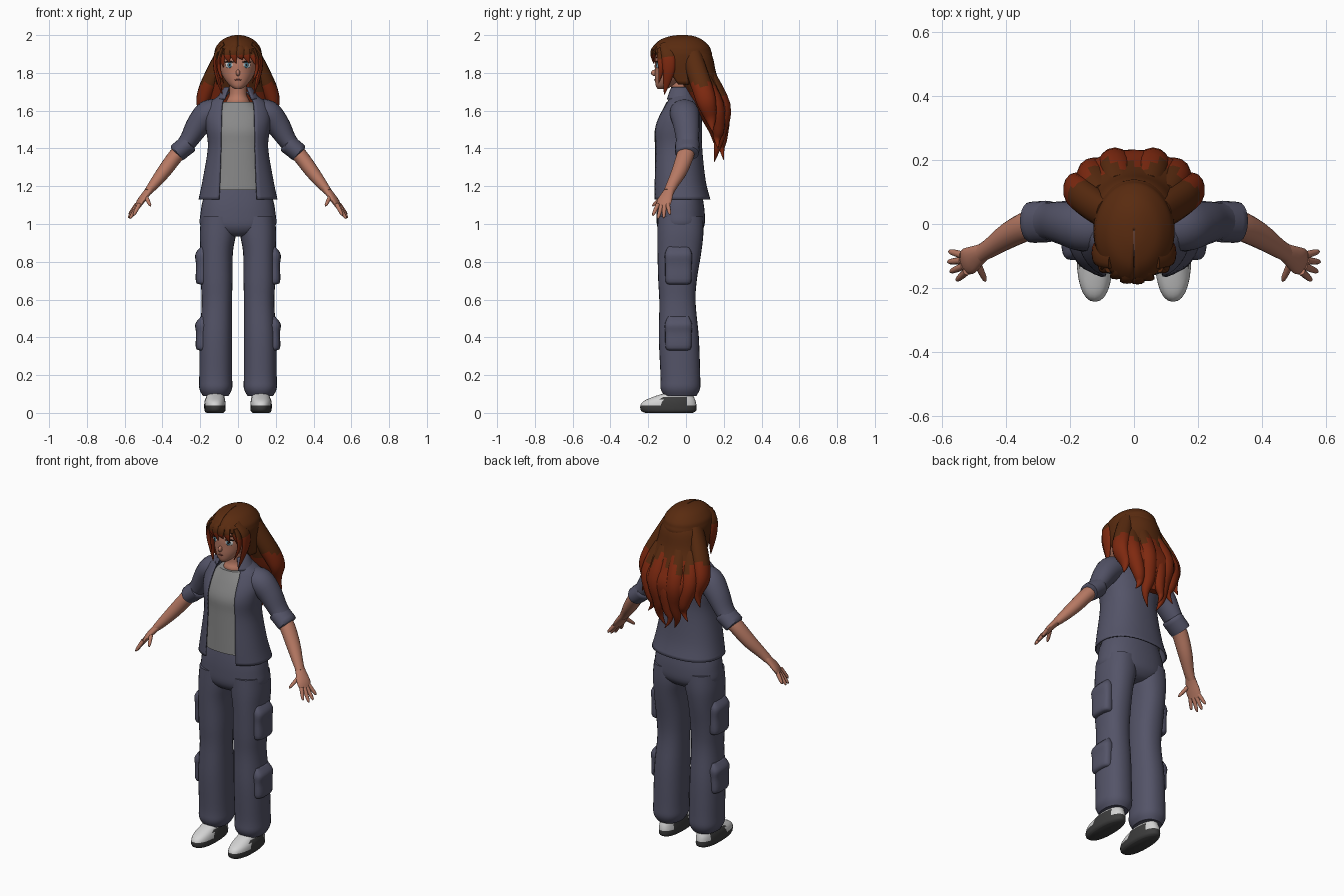
import bpy, bmesh, math
from mathutils import Vector, Matrix

def material(name, r, g, b):
    m = bpy.data.materials.new(name)
    m.diffuse_color = (r, g, b, 1)
    return m

NAVY = material("navy cloth", .088, .088, .138)
GREY = material("grey shirt", .25, .25, .25)
SKIN = material("skin", .47, .19, .125)
BROWN = material("brown hair", .10, .024, .005)
RED = material("red hair", .21, .022, .005)
WHITE = material("off white", .66, .66, .66)
DARK = material("dark sole", .045, .045, .045)
BLUE = material("blue iris", .07, .20, .28)
BLACK = material("dark line", .015, .008, .006)
LIP = material("lip", .22, .06, .05)

def finish(name, bm, mats, mirror=False, rule=None, thick=0):
    """Turn a bmesh into a smooth object, coloured by a face rule."""
    if not thick:
        bmesh.ops.recalc_face_normals(bm, faces=bm.faces)
    for f in bm.faces:
        f.smooth = True
        if rule:
            f.material_index = rule(f.calc_center_median())
    me = bpy.data.meshes.new(name)
    bm.to_mesh(me)
    bm.free()
    me.set_sharp_from_angle(angle=math.radians(50))
    for m in mats:
        me.materials.append(m)
    ob = bpy.data.objects.new(name, me)
    bpy.context.collection.objects.link(ob)
    if thick:
        s = ob.modifiers.new("thickness", 'SOLIDIFY')
        s.thickness, s.offset = thick, 0
    if mirror:
        ob.modifiers.new("mirror", 'MIRROR').use_mirror_merge = False
    return ob

def spline(secs, steps):
    """Smooth sections that pass through every given one."""
    out = []
    for i in range(len(secs) - 1):
        q = [secs[max(i - 1, 0)], secs[i], secs[i + 1], secs[min(i + 2, len(secs) - 1)]]
        for s in range(steps):
            t = s / steps
            out.append([.5 * (2 * b + (c - a) * t + (2 * a - 5 * b + 4 * c - d) * t * t
                              + (3 * b - a - 3 * c + d) * t ** 3) for a, b, c, d in zip(*q)])
    return out + [list(secs[-1])]

def loft(name, secs, mats, n=20, steps=4, ref=None, p=2.0, mirror=False, rule=None, thick=0):
    """Sections (x,y,z,a,b[,front gap]); level rings, or across the path if ref is set."""
    pts = spline(secs, steps)
    bm, rings = bmesh.new(), []
    power = lambda v: math.copysign(abs(v) ** (2 / p), v)
    opened = len(secs[0]) > 5
    for i, s in enumerate(pts):
        U, V = Vector((1, 0, 0)), Vector((0, 1, 0))
        if ref:
            t = (Vector(pts[min(i + 1, len(pts) - 1)][:3]) - Vector(pts[max(i - 1, 0)][:3])).normalized()
            U = Vector(ref)
            U = (U - t * U.dot(t)).normalized()
            V = t.cross(U)
        a, b = max(s[3], .001), max(s[4], .001)
        t0 = math.asin(min(1, max(s[5], 0) / a) ** (p / 2)) if opened else 0
        ring = []
        for k in range(n + opened):
            th = t0 + (2 * math.pi - 2 * t0) * k / n
            ring.append(bm.verts.new(Vector(s[:3]) + U * a * power(math.sin(th)) - V * b * power(math.cos(th))))
        rings.append(ring)
    for r, q in zip(rings, rings[1:]):
        for k in range(n):
            j = k + 1 if opened else (k + 1) % n
            bm.faces.new((r[k], r[j], q[j], q[k]))
    if not opened:
        bm.faces.new(rings[0])
        bm.faces.new(rings[-1])
    return finish(name, bm, mats, mirror, rule, thick)

def blob(name, loc, size, mat, turn=0, mirror=False):
    bm = bmesh.new()
    bmesh.ops.create_uvsphere(bm, u_segments=16, v_segments=10, radius=1,
        matrix=Matrix.Translation(loc) @ Matrix.Rotation(turn, 4, 'Z') @ Matrix.Diagonal((*size, 1)))
    return finish(name, bm, [mat], mirror)

# Trousers: hips, legs, cargo pockets
loft("trouser_hips", [(0, -.03, 1.2, .155, .11), (0, -.03, 1.13, .185, .12), (0, -.028, 1.06, .198, .127),
     (0, -.028, .99, .198, .125), (0, -.03, .95, .13, .10), (0, -.03, .935, .04, .07)], [NAVY], n=32, p=2.3)
loft("trouser_leg", [(.10, -.03, 1.04, .095, .12), (.106, -.03, .95, .096, .122), (.113, -.035, .85, .086, .116),
     (.113, -.045, .70, .084, .102), (.112, -.045, .58, .080, .096), (.117, -.038, .40, .086, .106),
     (.118, -.03, .20, .087, .105), (.118, -.03, .13, .087, .105), (.118, -.03, .09, .068, .085)],
     [NAVY], n=28, p=2.3, mirror=True)
for tag, z0, z1 in (("thigh", .68, .88), ("shin", .33, .51)):
    loft(tag + "_pocket", [(.185, -.04, z0, .015, .05), (.19, -.04, z0 + .015, .033, .068),
         (.19, -.04, (z0 + z1) / 2, .032, .07), (.19, -.04, z1 - .04, .036, .072),
         (.185, -.04, z1, .012, .055)], [NAVY], p=3, mirror=True)

# Shoes: white upper, dark sole and side panel
def shoe_rule(c):
    side = abs(c.x - .12) > .03 and -.13 < c.y < .005 and c.z < .085
    return 1 if c.z < .038 or side else 0
loft("shoe", [(.122, -.09, 0, .045, .125), (.122, -.092, .012, .055, .146), (.122, -.093, .04, .057, .148),
     (.122, -.085, .065, .054, .135), (.12, -.06, .09, .047, .10), (.12, -.025, .115, .043, .062),
     (.12, -.02, .15, .04, .05)], [WHITE, DARK], n=28, p=2.3, mirror=True, rule=shoe_rule)

# Shirt and open jacket
loft("shirt", [(0, -.035, 1.18, .175, .130), (0, -.043, 1.3, .152, .122), (0, -.046, 1.42, .145, .119),
     (0, -.046, 1.5, .15, .119), (0, -.035, 1.58, .14, .10), (0, -.028, 1.645, .085, .075)],
     [GREY], n=36, p=2.3)
loft("jacket_body", [(0, -.025, 1.13, .205, .150, .10), (0, -.038, 1.23, .184, .138, .095),
     (0, -.046, 1.40, .156, .128, .09), (0, -.046, 1.50, .165, .128, .088), (0, -.035, 1.57, .17, .114, .086),
     (0, -.022, 1.635, .15, .09, .082), (0, -.022, 1.665, .115, .075, .07), (0, -.025, 1.70, .066, .06, .045)],
     [NAVY], n=40, p=2.3, thick=.008)
loft("collar", [(0, -.03, 1.72, .062, .056, .045), (0, -.03, 1.715, .075, .066, .05),
     (0, -.03, 1.66, .112, .088, .07)], [NAVY], n=28, thick=.007)
loft("sleeve", [(.09, -.01, 1.60, .07, .06), (.155, -.008, 1.585, .078, .072), (.21, .002, 1.525, .07, .064),
     (.26, .008, 1.445, .06, .05), (.305, .008, 1.39, .056, .042)], [NAVY], ref=(0, 1, 0), mirror=True)
loft("sleeve_cuff", [(.26, .008, 1.428, .05, .042), (.262, .008, 1.426, .064, .052), (.29, .007, 1.403, .064, .051),
     (.324, .005, 1.375, .063, .049), (.325, .005, 1.374, .04, .03)], [NAVY], steps=2,
     ref=(0, 1, 0), mirror=True)

# Arms and hands
loft("forearm", [(.28, .008, 1.41, .045, .04), (.33, -.005, 1.36, .046, .04), (.39, -.035, 1.28, .041, .037),
     (.445, -.072, 1.21, .031, .028), (.478, -.092, 1.17, .028, .02)], [SKIN], ref=(0, 1, 0), mirror=True)
SPREAD = (-.3, -1, -.1)
loft("palm", [(.465, -.085, 1.185, .026, .02), (.49, -.1, 1.155, .034, .018), (.515, -.115, 1.12, .042, .016),
     (.532, -.123, 1.09, .036, .010)], [SKIN], n=16, ref=SPREAD, mirror=True)
for tag, base, tip in (("index", (.522, -.148, 1.105), (.553, -.176, 1.045)),
                       ("middle", (.53, -.131, 1.095), (.573, -.149, 1.028)),
                       ("ring", (.536, -.114, 1.095), (.58, -.118, 1.032)),
                       ("little", (.535, -.097, 1.105), (.577, -.085, 1.05)),
                       ("thumb", (.49, -.118, 1.15), (.463, -.178, 1.095))):
    a, b = Vector(base), Vector(tip)
    loft(tag + "_finger", [(*a, .012, .012), (*a.lerp(b, .5), .0105, .0105), (*a.lerp(b, .85), .008, .008),
         (*b, .003, .003)], [SKIN], n=10, steps=3, ref=SPREAD, mirror=True)

# Neck, head and face
loft("neck", [(0, -.02, 1.6, .07, .06), (0, -.03, 1.65, .062, .06), (0, -.03, 1.69, .046, .047),
     (0, -.035, 1.80, .045, .05)], [SKIN])
loft("head", [(0, -.125, 1.715, .018, .025), (0, -.113, 1.733, .043, .047), (0, -.078, 1.77, .074, .087),
     (0, -.055, 1.81, .092, .11), (0, -.045, 1.85, .10, .12), (0, -.035, 1.90, .102, .122),
     (0, -.03, 1.95, .08, .10), (0, -.03, 1.985, .03, .05)], [SKIN], n=32)
blob("nose", (0, -.166, 1.80), (.011, .019, .017), SKIN)
blob("mouth", (0, -.165, 1.763), (.018, .004, .004), LIP)
blob("eye_white", (.045, -.15, 1.842), (.024, .0045, .017), WHITE, .4, True)
blob("iris", (.044, -.153, 1.842), (.012, .0045, .016), BLUE, .4, True)
blob("pupil", (.044, -.1555, 1.842), (.006, .003, .008), BLACK, .4, True)
blob("eyelash", (.047, -.151, 1.858), (.027, .0048, .0045), BLACK, .4, True)
blob("eyebrow", (.047, -.149, 1.882), (.025, .0045, .004), BROWN, .4, True)

# Hair: brown crown, red lengths
HAIR = [BROWN, RED]
lengths = lambda c: 0 if c.z > 1.72 + .03 * math.sin(45 * c.x) else 1
loft("hair_cap", [(0, 0, 1.74, .112, .12, .105), (0, -.02, 1.84, .123, .147, .10), (0, -.02, 1.89, .125, .157, .09),
     (0, -.024, 1.915, .122, .155, .04), (0, -.025, 1.94, .113, .146, .001), (0, -.025, 1.975, .08, .108, .001),
     (0, -.02, 1.994, .036, .055, .001), (0, -.02, 1.999, .002, .002, .001)], [BROWN], n=36, thick=.004)
loft("back_hair", [(0, .0, 1.98, .05, .07), (0, .025, 1.90, .115, .11), (0, .055, 1.80, .135, .105),
     (0, .10, 1.70, .16, .098), (0, .135, 1.62, .17, .095), (0, .155, 1.55, .14, .07),
     (0, .165, 1.48, .09, .04), (0, .165, 1.43, .04, .02)], HAIR, n=32, rule=lengths)
strands = {
    "side": [(.085, .03, 1.90, .035, .05), (.125, .06, 1.80, .045, .055), (.165, .09, 1.71, .045, .055),
             (.185, .11, 1.64, .036, .05), (.17, .13, 1.56, .022, .03), (.19, .14, 1.49, .002, .002)],
    "outer": [(.09, .09, 1.78, .05, .04), (.13, .15, 1.63, .05, .05), (.11, .17, 1.51, .035, .035),
              (.10, .165, 1.45, .018, .018), (.13, .17, 1.40, .002, .002)],
    "inner": [(.04, .11, 1.78, .05, .05), (.06, .18, 1.62, .055, .057), (.05, .18, 1.49, .04, .036),
              (.058, .165, 1.40, .02, .018), (.03, .15, 1.33, .002, .002)]}
for tag, secs in strands.items():
    loft(tag + "_back_strand", secs, HAIR, n=14, ref=(1, 0, 0), mirror=True, rule=lengths)
loft("middle_back_strand", [(0, .12, 1.76, .05, .04), (-.01, .185, 1.6, .05, .045), (-.015, .195, 1.46, .03, .025),
     (-.03, .19, 1.40, .015, .014), (0, .2, 1.34, .002, .002)], HAIR, n=14, ref=(1, 0, 0), rule=lengths)

# Side locks framing the face, and fringe
loft("side_lock", [(.07, -.11, 1.955, .03, .012), (.112, -.095, 1.90, .036, .014), (.117, -.09, 1.83, .034, .014),
     (.103, -.10, 1.76, .022, .011), (.083, -.115, 1.685, .002, .002)], HAIR, n=12, ref=(0, 1, 0),
     mirror=True, rule=lambda c: int(c.z < 1.88))
loft("cheek_lock", [(.08, -.13, 1.93, .022, .012), (.10, -.13, 1.87, .022, .011), (.098, -.132, 1.81, .014, .009),
     (.075, -.145, 1.745, .002, .002)], HAIR, n=12, ref=(0, 1, 0), mirror=True,
     rule=lambda c: int(c.z < 1.88))
for i, (x, tip) in enumerate(((-.085, 1.83), (-.055, 1.855), (-.022, 1.85), (.012, 1.87), (.045, 1.85), (.08, 1.835))):
    y = -.02 - .16 * math.sqrt(1 - (x / .125) ** 2)
    loft(f"fringe_{i + 1}", [(x * .4, -.10, 1.975, .012, .008), (x * .8, y + .013, 1.935, .022, .01),
         (x, y, 1.895, .021, .009), (x * 1.05 + .012, y + .006, tip, .002, .002)], HAIR, n=10,
         ref=(1, 0, 0), rule=lambda c: int(c.z < 1.895))
